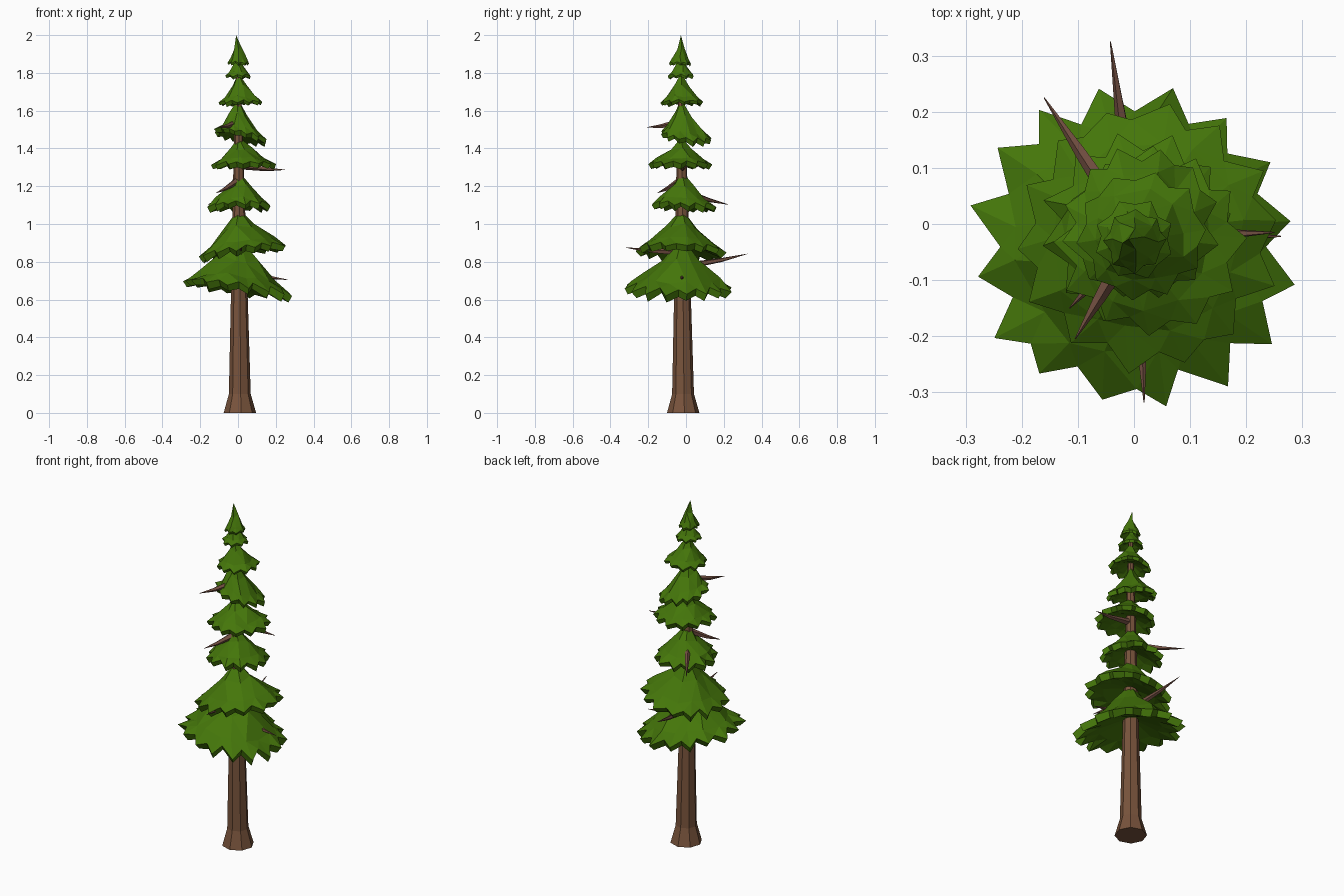
import bpy, bmesh, math, random
from mathutils import Vector

if "Cube" in bpy.data.objects:
    bpy.data.objects.remove(bpy.data.objects["Cube"])

random.seed(11)


def material(name, rgb):
    m = bpy.data.materials.new(name)
    m.diffuse_color = (*rgb, 1)
    m.use_nodes = True
    m.node_tree.nodes["Principled BSDF"].inputs["Base Color"].default_value = m.diffuse_color
    return m


GREEN = material("needle green", (0.058, 0.180, 0.003))
BARK = material("bark brown", (0.190, 0.088, 0.045))
TWIG = material("branch brown", (0.170, 0.078, 0.053))


def finish(bm, name, mat):
    bmesh.ops.recalc_face_normals(bm, faces=bm.faces)
    me = bpy.data.meshes.new(name)
    bm.to_mesh(me)
    bm.free()
    me.materials.append(mat)
    ob = bpy.data.objects.new(name, me)
    bpy.context.collection.objects.link(ob)
    return ob


def tube(name, mat, stations, sides):
    """Tapered tube through (point, radius) stations."""
    bm = bmesh.new()
    pts = [Vector(p) for p, r in stations]
    axis = (pts[-1] - pts[0]).normalized()
    u = axis.orthogonal().normalized()
    if axis.z > 0.9:
        u = Vector((1, 0, 0))
    v = axis.cross(u).normalized()
    rings = []
    for p, (_, r) in zip(pts, stations):
        rings.append([bm.verts.new(p + r * (u * math.cos(a) + v * math.sin(a)))
                      for a in ((k + 0.1) * math.tau / sides for k in range(sides))])
    for a, b in zip(rings, rings[1:]):
        for k in range(sides):
            j = (k + 1) % sides
            bm.faces.new((a[k], a[j], b[j], b[k]))
    bm.faces.new(rings[0])
    bm.faces.new(rings[-1])
    return finish(bm, name, mat)


def fan_bridge(bm, inner, outer):
    """Join a ring to one with twice as many points."""
    n = len(inner)
    for i in range(n):
        c, nxt = inner[i], inner[(i + 1) % n]
        prev, mid, after = outer[2 * i - 1], outer[2 * i], outer[2 * i + 1]
        bm.faces.new((c, prev, mid))
        bm.faces.new((c, mid, after))
        bm.faces.new((c, after, nxt))


def trunk_axis(z):
    t = z / 2
    return 0.010 - 0.010 * t, -0.015 - 0.012 * t


def tier(name, top, rim, cx, cy, R, spikes, start, tx, ty, lip):
    """Jagged concave skirt of needles with a lip and a hollow underside."""
    bm = bmesh.new()
    h = top - rim
    ax, ay = trunk_axis(top)

    def ring(count, f, zf, drop=0.0, jitter=0.05, zigzag=0.0):
        out = []
        for k in range(count):
            a = math.radians(start) + (k + random.uniform(-0.2, 0.2)) * math.tau / count
            tip = k % 2 == 0
            r = R * f * (1 + random.uniform(-jitter, jitter))
            z = rim + h * zf - drop
            if zigzag:
                r *= 1.03 if tip else 1 - zigzag
                z += lip * (-0.35 if tip else 0.3)
            dx, dy = r * math.cos(a), r * math.sin(a)
            x = ax + (cx - ax) * f + dx
            y = ay + (cy - ay) * f + dy
            out.append(bm.verts.new((x, y, z + tx * dx + ty * dy
                                     + random.uniform(-jitter, jitter) * h * 0.6)))
        return out

    # slightly bent tip
    apex = bm.verts.new((ax - (0.01 if top > 1.95 else 0), ay, top))
    upper = ring(spikes // 2, 0.35, 0.54, jitter=0.12)
    middle = ring(spikes, 0.73, 0.17, jitter=0.07)
    edge = ring(spikes * 2, 1.0, 0.0, jitter=0.045, zigzag=0.13)
    for i in range(len(upper)):
        bm.faces.new((apex, upper[i], upper[(i + 1) % len(upper)]))
    fan_bridge(bm, upper, middle)
    fan_bridge(bm, middle, edge)
    # lip: the edge repeated lower and inward, uneven
    low = []
    for v in edge:
        s = random.uniform(0.88, 0.95)
        low.append(bm.verts.new((cx + (v.co.x - cx) * s, cy + (v.co.y - cy) * s,
                                 v.co.z - lip * random.uniform(0.7, 1.1))))
    for i in range(len(edge)):
        j = (i + 1) % len(edge)
        bm.faces.new((edge[i], edge[j], low[j], low[i]))
    # shallow hollow underside
    under = ring(spikes, 0.6, 0.05, drop=lip * 0.6, jitter=0.04)
    fan_bridge(bm, under, low)
    peak = bm.verts.new((ax, ay, rim + h * 0.2))
    for i in range(len(under)):
        bm.faces.new((peak, under[i], under[(i + 1) % len(under)]))
    return finish(bm, name, GREEN)


# trunk with flared foot
tube("trunk", BARK,
     [((*trunk_axis(z), z), r) for z, r in
      ((0, 0.086), (0.10, 0.058), (0.64, 0.044), (1.3, 0.028), (1.88, 0.010))], 8)

# foliage: top, rim height, centre, radius, spikes, first angle, tilt x, tilt y, lip
TIERS = [
    (0.93, 0.675, 0.000, -0.040, 0.280, 16, -12, -0.14, -0.03, 0.036),
    (1.08, 0.865, 0.022, -0.022, 0.232, 14, 5, 0.13, -0.04, 0.032),
    (1.28, 1.105, 0.008, -0.010, 0.166, 12, 10, 0.02, -0.05, 0.030),
    (1.46, 1.325, 0.030, -0.033, 0.162, 12, 0, 0.02, 0.00, 0.028),
    (1.66, 1.475, 0.012, 0.000, 0.134, 12, 15, -0.20, -0.15, 0.026),
    (1.80, 1.650, 0.012, -0.020, 0.114, 10, 8, 0.03, 0.00, 0.020),
    (1.90, 1.788, 0.000, -0.028, 0.070, 8, 20, 0.00, 0.00, 0.015),
    (2.00, 1.855, 0.002, -0.030, 0.056, 8, 0, 0.00, 0.00, 0.013),
]
for i, t in enumerate(TIERS):
    tier("foliage_tier_%d" % (i + 1), *t)

# bare branches: start height, tip
BRANCHES = [
    (0.775, (-0.042, 0.325, 0.842)),
    (0.755, (0.262, -0.022, 0.705)),
    (0.850, (0.018, -0.318, 0.875)),
    (1.175, (-0.160, 0.225, 1.103)),
    (1.235, (-0.115, -0.150, 1.165)),
    (1.310, (0.250, -0.015, 1.287)),
    (1.540, (-0.105, -0.205, 1.512)),
]
for i, (z, tip) in enumerate(BRANCHES):
    base, end = Vector((*trunk_axis(z), z)), Vector(tip)
    bend = base.lerp(end, 0.6) - Vector((0, 0, 0.006))
    tube("branch_%d" % (i + 1), TWIG, [(base, 0.020), (bend, 0.011), (end, 0.001)], 5)
